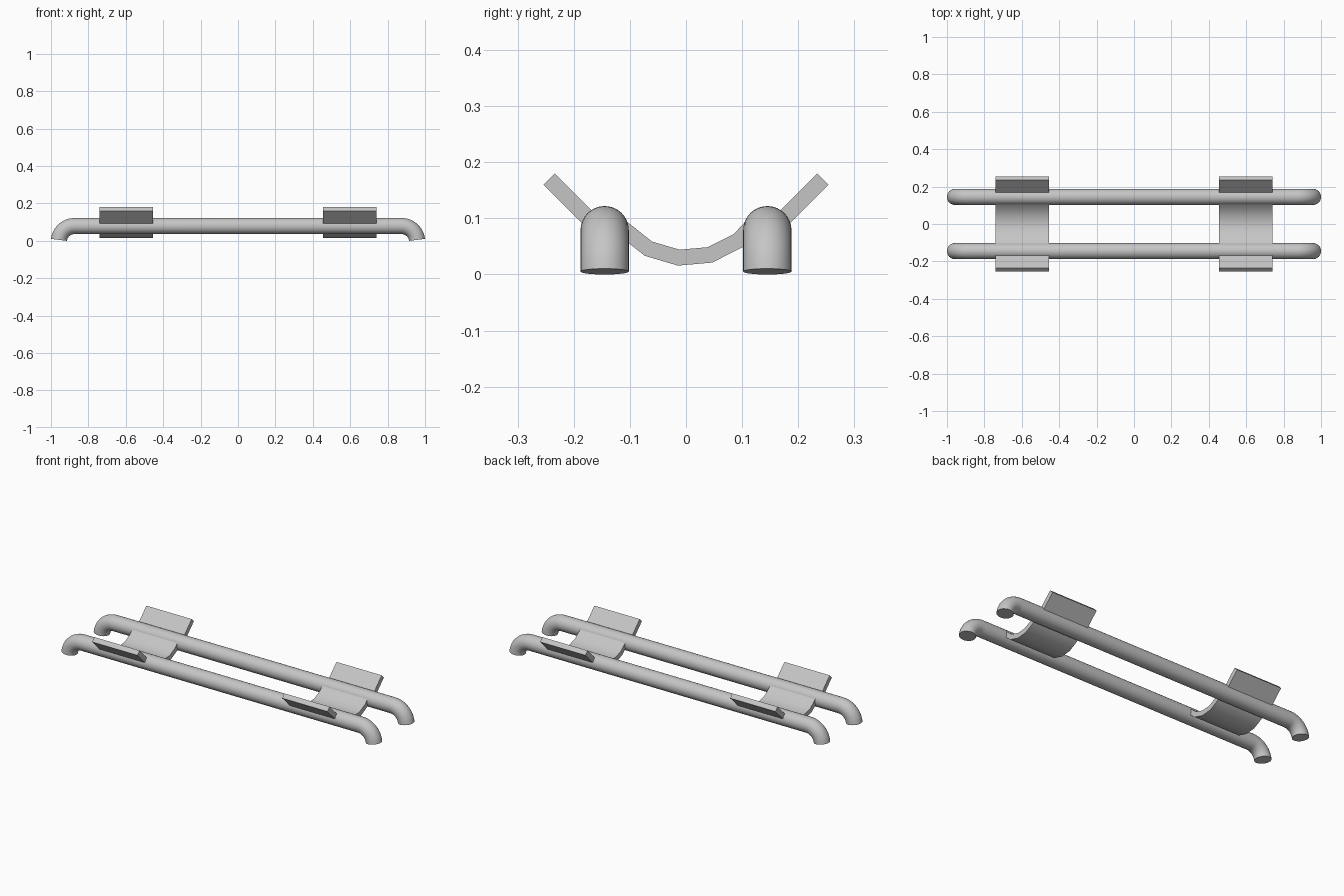
import bpy, bmesh, math
from mathutils import Vector

cube = bpy.data.objects.get("Cube")
if cube:
    bpy.data.objects.remove(cube, do_unlink=True)

# Single plain grey finish
GREY = (0.56, 0.56, 0.56, 1)
grey = bpy.data.materials.new("light_grey_metal")
grey.use_nodes = True
grey.diffuse_color = GREY
grey.node_tree.nodes["Principled BSDF"].inputs["Base Color"].default_value = GREY


def finish(name, bm):
    """Turn a bmesh into a named, smooth shaded object."""
    bmesh.ops.recalc_face_normals(bm, faces=bm.faces)
    mesh = bpy.data.meshes.new(name)
    bm.to_mesh(mesh)
    bm.free()
    mesh.materials.append(grey)
    obj = bpy.data.objects.new(name, mesh)
    bpy.context.collection.objects.link(obj)
    bpy.ops.object.select_all(action="DESELECT")
    obj.select_set(True)
    bpy.context.view_layer.objects.active = obj
    bpy.ops.object.shade_smooth_by_angle(angle=math.radians(35))


def loft(name, rings):
    """Skin a list of closed rings and cap both ends."""
    bm = bmesh.new()
    loops = [[bm.verts.new(p) for p in ring] for ring in rings]
    for a, b in zip(loops, loops[1:]):
        for i in range(len(a)):
            j = (i + 1) % len(a)
            bm.faces.new((a[i], a[j], b[j], b[i]))
    bm.faces.new(loops[0])
    bm.faces.new(loops[-1])
    finish(name, bm)


# Long tubes whose ends curl down to the ground
RADIUS, BEND, SWEEP = 0.043, 0.084, math.radians(83)
BEND_X, BEND_Z = 0.874, -0.005
STEPS, SIDES = 12, 32


def tube(name, y):
    rings = []
    for side in (-1, 1):
        for k in range(STEPS + 1):
            t = SWEEP * (STEPS - k if side < 0 else k) / STEPS
            outward = Vector((side * math.sin(t), 0, math.cos(t)))
            centre = Vector((side * BEND_X, y, BEND_Z)) + outward * BEND
            ring = []
            for s in range(SIDES):
                a = math.tau * s / SIDES
                ring.append(centre + RADIUS * (outward * math.cos(a)
                                               + Vector((0, math.sin(a), 0))))
            rings.append(ring)
    loft(name, rings)


tube("front_tube", -0.145)
tube("back_tube", 0.145)


# Bent straps and wings: a centre line in y-z given thickness and width
THICK, WIDTH = 0.028, 0.285


def strip(name, x, path):
    pts = [Vector((0, y, z)) for y, z in path]
    upper, lower = [], []
    for i, p in enumerate(pts):
        d_in = (p - pts[i - 1]).normalized() if i else None
        d_out = (pts[i + 1] - p).normalized() if i < len(pts) - 1 else None
        d_in, d_out = d_in or d_out, d_out or d_in
        d = (d_in + d_out).normalized()
        offset = Vector((0, -d.z, d.y)) * (THICK / 2 / d.dot(d_in))
        upper.append(p + offset)
        lower.append(p - offset)
    section = upper + lower[::-1]
    loft(name, [[p + Vector((x + e * WIDTH / 2, 0, 0)) for p in section]
                for e in (-1, 1)])


CRADLE = [(-0.125, 0.092), (-0.067, 0.046), (-0.013, 0.03),
          (0.043, 0.035), (0.094, 0.061), (0.13, 0.1)]

for label, x in (("right", -0.598), ("left", 0.598)):
    strip(label + "_cradle", x, CRADLE)
    strip(label + "_front_wing", x, [(-0.244, 0.17), (-0.155, 0.081)])
    strip(label + "_back_wing", x, [(0.155, 0.081), (0.244, 0.17)])
